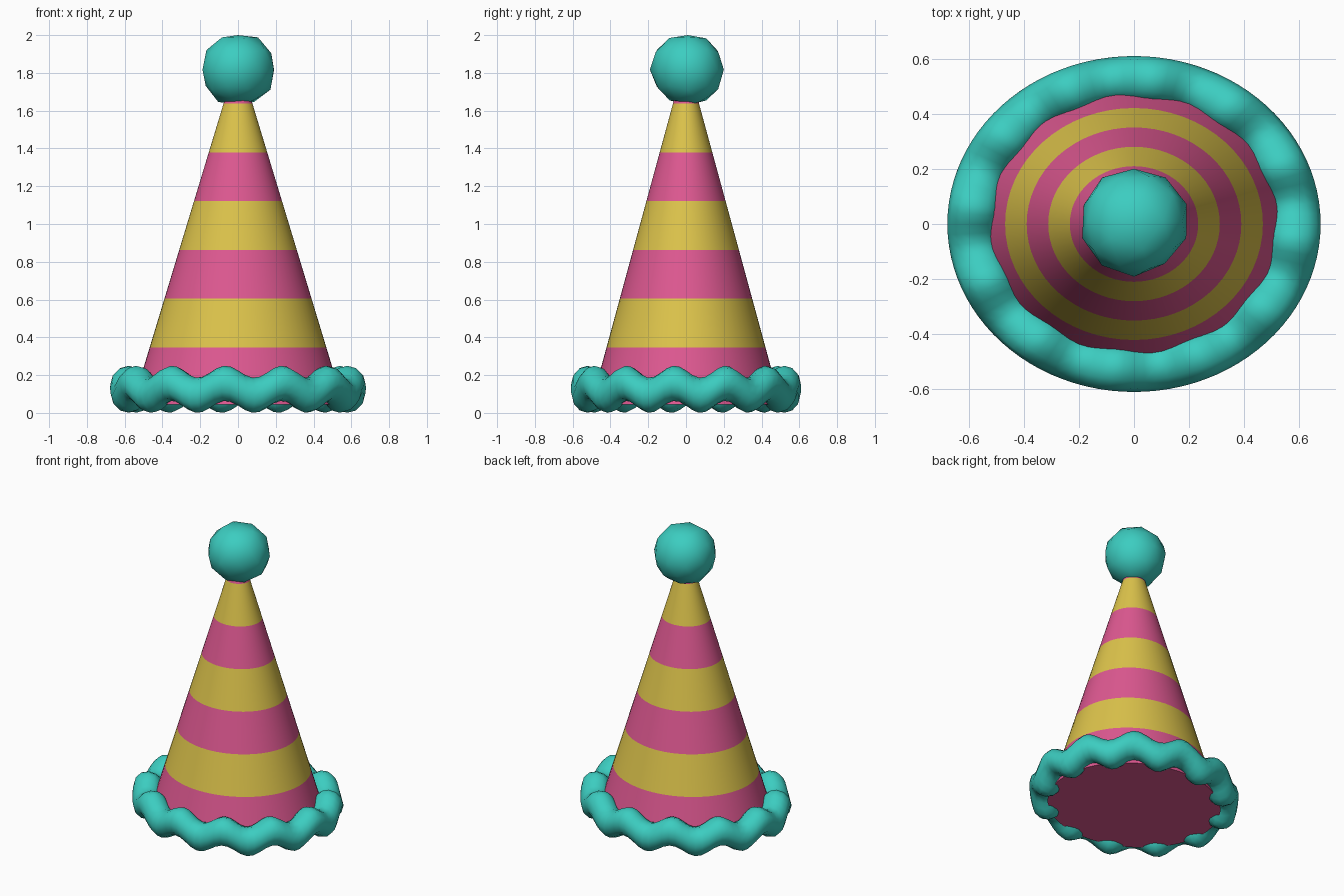
import bpy, bmesh, math, random

if "Cube" in bpy.data.objects:
    bpy.data.objects.remove(bpy.data.objects["Cube"])

YS = 0.9          # whole hat is slightly flattened front to back
APEX, SLOPE = 1.89, 0.303


def material(name, rgb):
    m = bpy.data.materials.new(name)
    m.diffuse_color = (*rgb, 1)
    m.use_nodes = True
    m.node_tree.nodes["Principled BSDF"].inputs["Base Color"].default_value = m.diffuse_color
    return m


teal = material("teal", (0.045, 0.61, 0.53))
pink = material("pink", (0.73, 0.098, 0.283))
yellow = material("yellow", (0.716, 0.546, 0.07))


def finish(name, bm, mats, angle):
    bmesh.ops.recalc_face_normals(bm, faces=bm.faces[:])
    me = bpy.data.meshes.new(name)
    bm.to_mesh(me)
    bm.free()
    for m in mats:
        me.materials.append(m)
    ob = bpy.data.objects.new(name, me)
    bpy.context.collection.objects.link(ob)
    bpy.ops.object.select_all(action='DESELECT')
    ob.select_set(True)
    bpy.context.view_layer.objects.active = ob
    bpy.ops.object.shade_smooth_by_angle(angle=math.radians(angle))
    return ob


# Striped cone: one ring per stripe border, closed base and point
bm = bmesh.new()
N = 64
rings = []
for z in [0.045] + [0.347 + 0.258 * i for i in range(6)]:
    r = (APEX - z) * SLOPE
    rings.append([bm.verts.new((r * math.cos(math.tau * i / N),
                                r * YS * math.sin(math.tau * i / N), z)) for i in range(N)])
bm.faces.new(rings[0])
for k in range(len(rings) - 1):
    for i in range(N):
        j = (i + 1) % N
        f = bm.faces.new((rings[k][i], rings[k][j], rings[k + 1][j], rings[k + 1][i]))
        f.material_index = k % 2
tip = bm.verts.new((0, 0, APEX))
for i in range(N):
    bm.faces.new((rings[-1][i], rings[-1][(i + 1) % N], tip))
finish("striped_cone", bm, [pink, yellow], 40)

# Wavy brim: a tube round the base that rises and falls twelve times
bm = bmesh.new()
MAJ, MIN, R, T = 96, 12, 0.584, 0.093
loops = []
for i in range(MAJ):
    a = math.tau * i / MAJ
    zc = 0.125 + 0.032 * math.cos(12 * (a + math.pi / 2 + math.radians(6.5)))
    ring = []
    for j in range(MIN):
        b = math.tau * j / MIN
        r = R + T * math.cos(b)
        ring.append(bm.verts.new((r * math.cos(a), r * YS * math.sin(a), zc + T * math.sin(b))))
    loops.append(ring)
for i in range(MAJ):
    p, q = loops[i], loops[(i + 1) % MAJ]
    for j in range(MIN):
        k = (j + 1) % MIN
        bm.faces.new((p[j], q[j], q[k], p[k]))
finish("wavy_brim", bm, [teal], 60)

# Slightly lumpy pompom
random.seed(4)
bm = bmesh.new()
bmesh.ops.create_icosphere(bm, subdivisions=2, radius=0.196)
for v in bm.verts:
    v.co *= 1 + random.uniform(-0.035, 0.035)
    v.co.y += 0.01
    v.co.z = min(2.0, max(1.63, v.co.z + 1.817))
    if v.co.z > 1.99:
        v.co.z = 2.0
finish("pompom", bm, [teal], 60)
